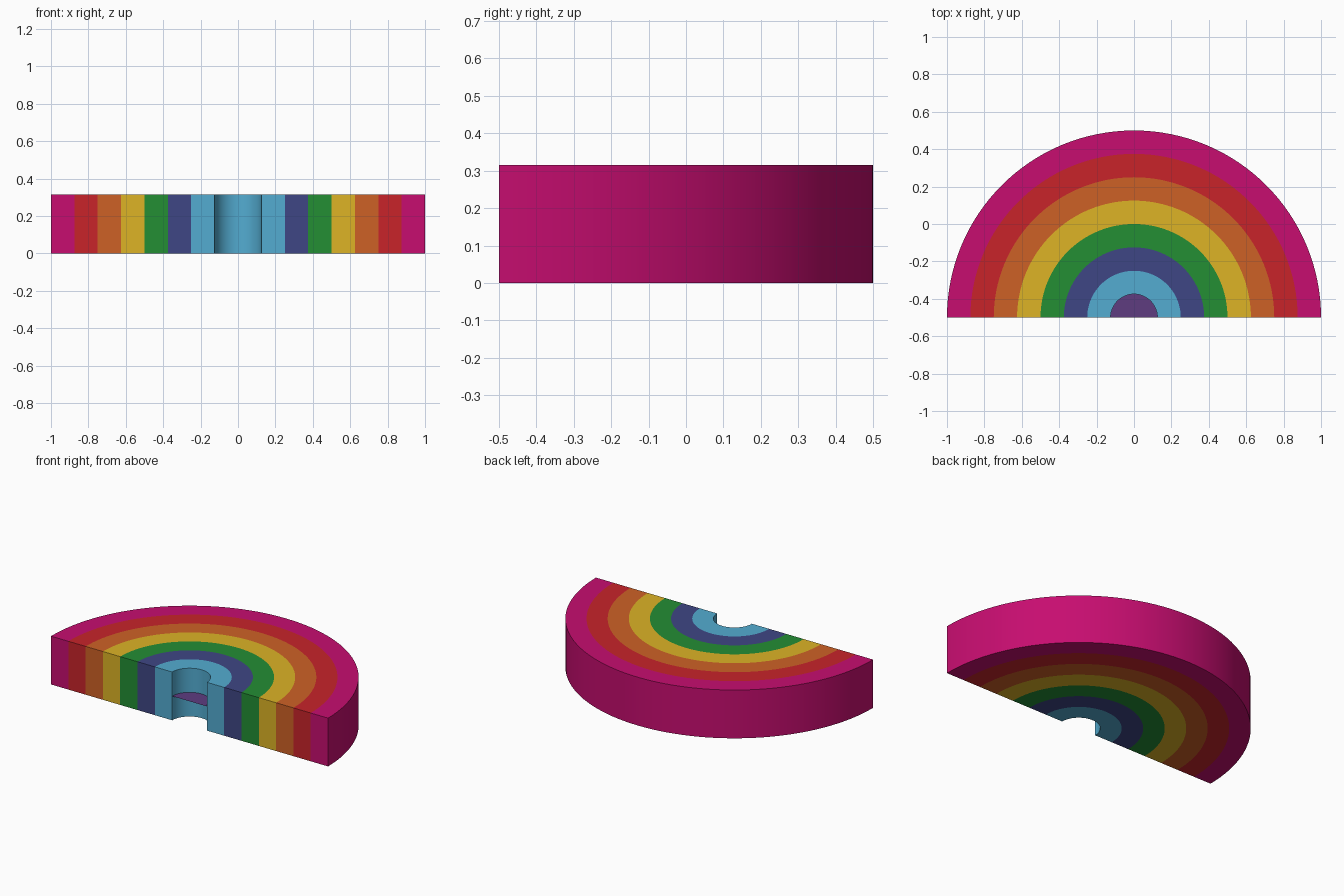
import bpy, bmesh, math

if "Cube" in bpy.data.objects:
    bpy.data.objects.remove(bpy.data.objects["Cube"])

HEIGHT = 0.315
STEP = 0.125          # width of one colour band
CENTRE_Y = -0.5
SEGMENTS = 64


def srgb(r, g, b):
    def lin(c):
        c /= 255
        return c / 12.92 if c <= 0.04045 else ((c + 0.055) / 1.055) ** 2.4
    return (lin(r), lin(g), lin(b), 1)


def arc(radius):
    return [(radius * math.cos(math.pi * i / SEGMENTS),
             CENTRE_Y + radius * math.sin(math.pi * i / SEGMENTS))
            for i in range(SEGMENTS + 1)]


def finish(bm, name, colour):
    bmesh.ops.recalc_face_normals(bm, faces=bm.faces)
    mesh = bpy.data.meshes.new(name)
    bm.to_mesh(mesh)
    bm.free()
    obj = bpy.data.objects.new(name, mesh)
    bpy.context.collection.objects.link(obj)
    mat = bpy.data.materials.new(name + "_colour")
    mat.diffuse_color = srgb(*colour)
    mat.use_nodes = True
    mat.node_tree.nodes["Principled BSDF"].inputs["Base Color"].default_value = mat.diffuse_color
    mesh.materials.append(mat)
    bpy.ops.object.select_all(action='DESELECT')
    obj.select_set(True)
    bpy.context.view_layer.objects.active = obj
    bpy.ops.object.shade_smooth_by_angle(angle=math.radians(30))


def half_ring(name, inner, colour):
    bm = bmesh.new()
    # rectangular cross-section carried along the half circle
    loops = [[bm.verts.new((x, y, z)) for x, y in arc(r)]
             for r, z in ((inner, 0), (inner + STEP, 0),
                          (inner + STEP, HEIGHT), (inner, HEIGHT))]
    for k in range(4):
        a, b = loops[k], loops[(k + 1) % 4]
        for i in range(SEGMENTS):
            bm.faces.new((a[i], b[i], b[i + 1], a[i + 1]))
    for end in (0, -1):
        bm.faces.new([loop[end] for loop in loops])
    finish(bm, name, colour)


# Coloured half rings, from the inside out
bands = [("light_blue_band", (83, 172, 209)), ("indigo_band", (62, 70, 133)),
         ("green_band", (35, 142, 52)), ("yellow_band", (221, 179, 38)),
         ("orange_band", (206, 97, 38)), ("red_band", (200, 36, 42)),
         ("pink_band", (199, 13, 112))]
for n, (name, colour) in enumerate(bands, start=1):
    half_ring(name, n * STEP, colour)

# Thin purple half disc halfway up the central opening
bm = bmesh.new()
bm.faces.new([bm.verts.new((x, y, HEIGHT / 2)) for x, y in arc(STEP)])
if bm.faces[:][0].normal.z < 0:
    bmesh.ops.reverse_faces(bm, faces=bm.faces[:])
finish(bm, "purple_centre", (94, 60, 128))
